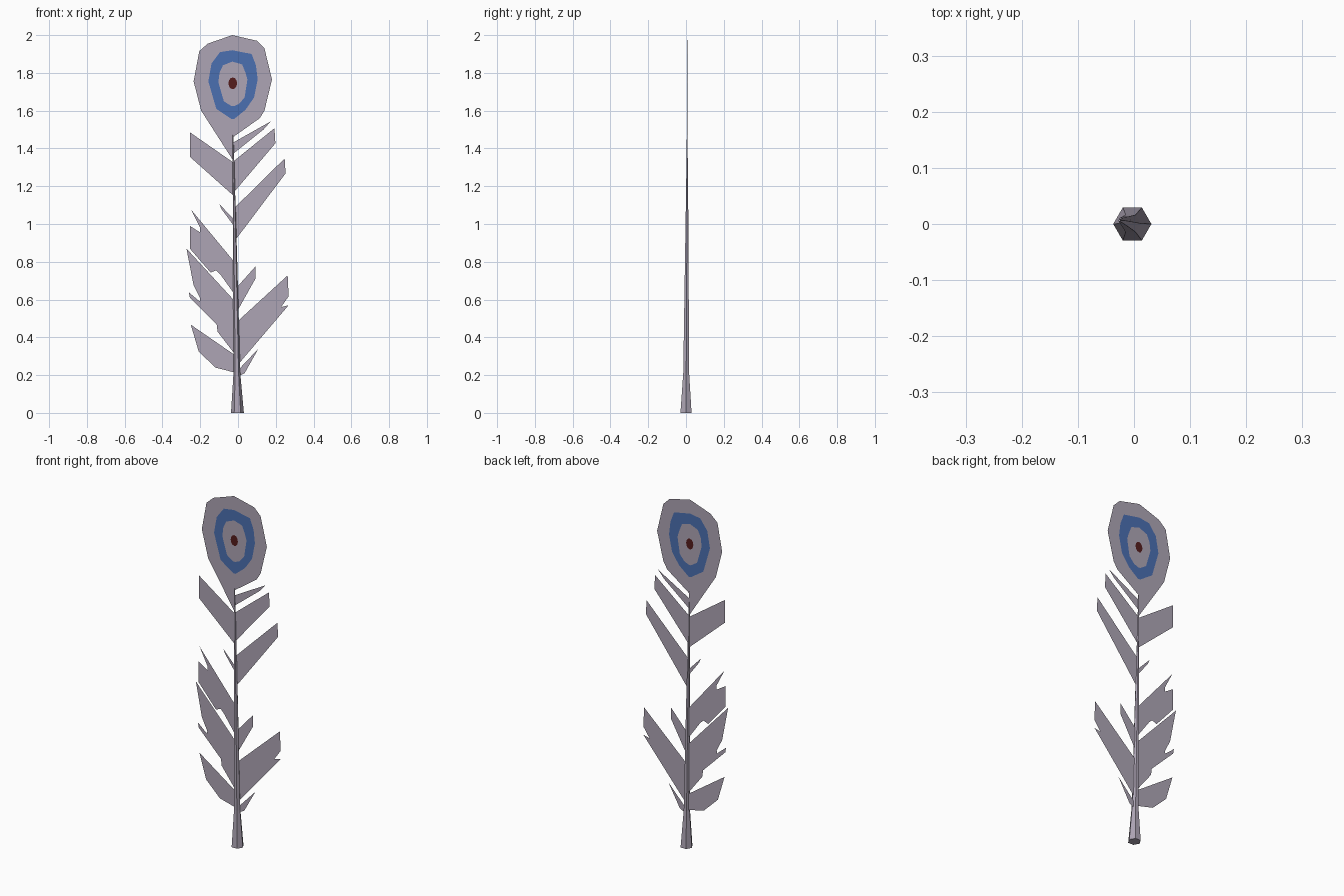
import bpy, bmesh, math


def material(name, rgb):
    m = bpy.data.materials.new(name)
    m.diffuse_color = (*rgb, 1)
    return m


MAUVE = material("mauve_grey", (0.42, 0.375, 0.46))
BLUE = material("blue", (0.07, 0.16, 0.44))
RED = material("dark_red", (0.09, 0.012, 0.012))


def make_object(name, bm, mats):
    me = bpy.data.meshes.new(name)
    bm.to_mesh(me)
    bm.free()
    for m in mats:
        me.materials.append(m)
    ob = bpy.data.objects.new(name, me)
    bpy.context.collection.objects.link(ob)
    return ob


def on_vane(bm, x, z):
    # the flat vane leans very slightly
    return bm.verts.new((x, 0.006 - 0.006 * x, z))


def barb(name, pts):
    bm = bmesh.new()
    f = bm.faces.new([on_vane(bm, x, z) for x, z in pts])
    f.normal_update()
    if f.normal.y > 0:
        f.normal_flip()
    bmesh.ops.triangulate(bm, faces=[f])
    make_object(name, bm, [MAUVE])


# Quill: six-sided taper, (x, y, z, radius) stations
bm = bmesh.new()
stations = [(-0.003, 0, 0, 0.034), (-0.006, 0.001, 0.21, 0.018),
            (-0.015, 0.004, 0.8, 0.011), (-0.022, 0.006, 1.2, 0.006),
            (-0.026, 0.006, 1.47, 0.002)]
rings = [[bm.verts.new((x + r * math.cos(k * math.pi / 3),
                        y + r * math.sin(k * math.pi / 3), z)) for k in range(6)]
         for x, y, z, r in stations]
for a, b in zip(rings, rings[1:]):
    for k in range(6):
        n = (k + 1) % 6
        bm.faces.new((a[k], a[n], b[n], b[k]))
bm.faces.new(rings[0][::-1])
bm.faces.new(rings[-1])
make_object("quill", bm, [MAUVE])

# Eye of the feather: nested loops, clockwise from the top
outline = [(-0.03, 2.0), (0.10, 1.97), (0.14, 1.93), (0.18, 1.765), (0.14, 1.60),
           (0.115, 1.56), (-0.026, 1.46), (-0.028, 1.34), (-0.195, 1.60),
           (-0.235, 1.755), (-0.205, 1.915), (-0.16, 1.955)]
blue_outer = [(-0.03, 1.92), (0.072, 1.90), (0.095, 1.84), (0.104, 1.765), (0.085, 1.67),
              (0.04, 1.605), (-0.02, 1.556), (-0.035, 1.556), (-0.115, 1.61),
              (-0.157, 1.755), (-0.14, 1.85), (-0.095, 1.91)]
blue_inner = [(-0.03, 1.86), (0.022, 1.845), (0.04, 1.80), (0.05, 1.765), (0.035, 1.67),
              (0.005, 1.635), (-0.022, 1.624), (-0.035, 1.624), (-0.075, 1.65),
              (-0.104, 1.75), (-0.098, 1.80), (-0.08, 1.84)]
pupil = [(-0.028 + 0.023 * math.sin(k * math.pi / 6),
          1.745 + 0.031 * math.cos(k * math.pi / 6)) for k in range(12)]
bm = bmesh.new()
loops = [[on_vane(bm, *p) for p in pts] for pts in (outline, blue_outer, blue_inner, pupil)]
for i, (a, b) in enumerate(zip(loops, loops[1:])):
    for k in range(12):
        n = (k + 1) % 12
        bm.faces.new((a[n], a[k], b[k], b[n])).material_index = (0, 1, 0)[i]
bm.faces.new(loops[-1][::-1]).material_index = 2
for f in bm.faces:
    f.normal_update()
    if f.normal.y > 0:
        f.normal_flip()
make_object("eye_vane", bm, [MAUVE, BLUE, RED])

# Right-hand barbs, top to bottom
barb("right_barb_1", [(-0.028, 1.43), (0.173, 1.543), (0.135, 1.50), (-0.028, 1.37)])
barb("right_barb_2", [(-0.02, 1.335), (0.193, 1.507), (0.198, 1.427), (-0.02, 1.17)])
barb("right_barb_3", [(-0.014, 1.09), (0.247, 1.347), (0.252, 1.268), (-0.014, 0.915)])
barb("right_barb_4", [(-0.006, 0.665), (0.093, 0.776), (0.093, 0.712), (-0.006, 0.535)])
barb("right_barb_5", [(-0.002, 0.485), (0.263, 0.728), (0.268, 0.617), (0.228, 0.56),
                      (0.268, 0.57), (0.004, 0.26)])
barb("right_barb_6", [(0.004, 0.23), (0.108, 0.34), (0.035, 0.21), (0.004, 0.195)])

# Left-hand barbs, top to bottom
barb("left_barb_1", [(-0.024, 1.325), (-0.254, 1.485), (-0.254, 1.355), (-0.024, 1.15)])
barb("left_barb_2", [(-0.018, 1.02), (-0.098, 1.105), (-0.088, 1.08), (-0.018, 0.985)])
barb("left_barb_3", [(-0.02, 0.80), (-0.25, 1.078), (-0.20, 0.98), (-0.20, 0.955),
                     (-0.255, 0.99), (-0.255, 0.87), (-0.145, 0.743), (-0.115, 0.755),
                     (-0.095, 0.735), (-0.02, 0.63)])
barb("left_barb_4", [(-0.02, 0.595), (-0.273, 0.87), (-0.235, 0.675), (-0.20, 0.605),
                     (-0.203, 0.59), (-0.26, 0.638), (-0.255, 0.61), (-0.113, 0.468),
                     (-0.108, 0.43), (-0.02, 0.315)])
barb("left_barb_5", [(-0.015, 0.305), (-0.25, 0.467), (-0.208, 0.325), (-0.12, 0.24),
                     (-0.015, 0.213)])
